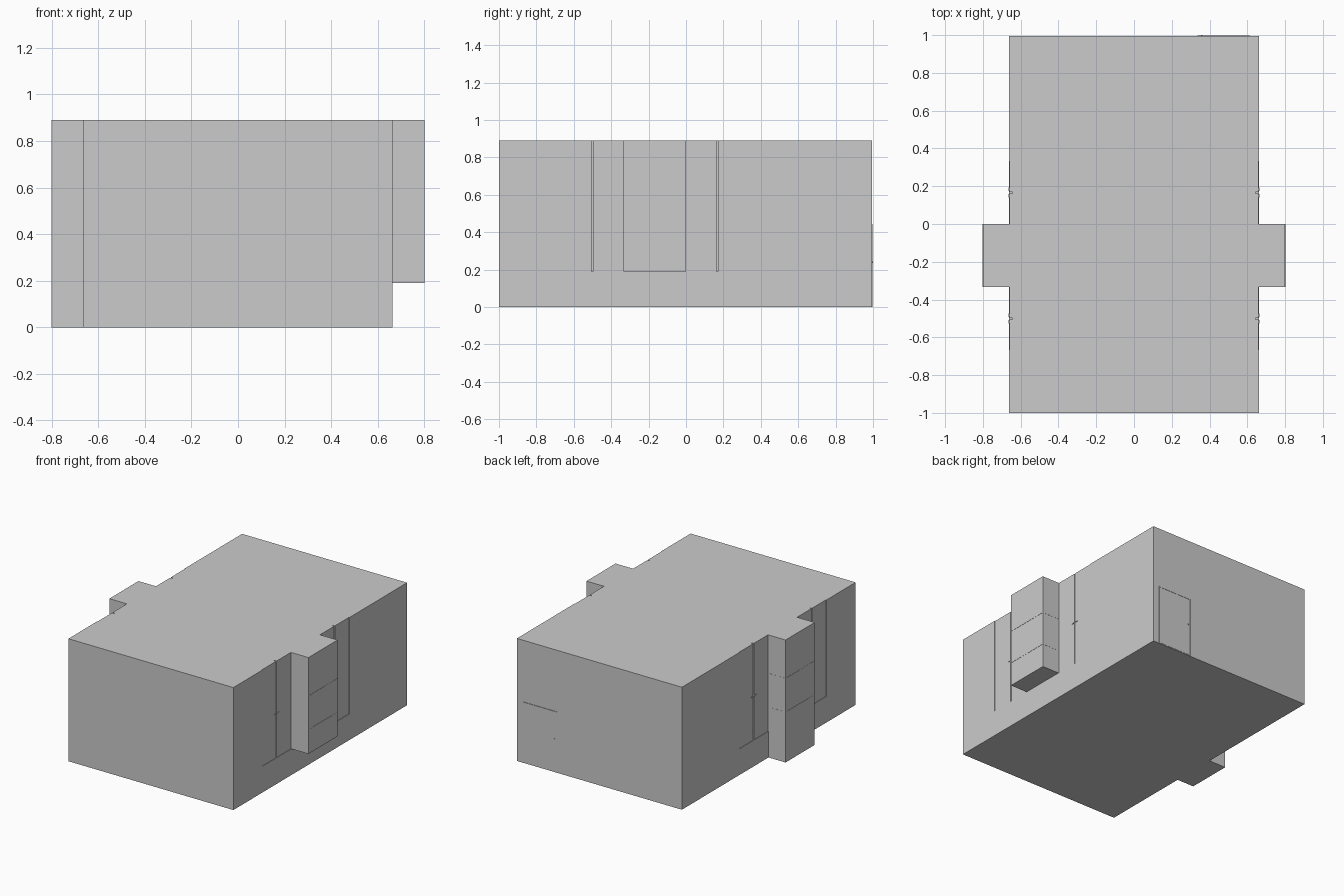
import bpy, bmesh

if "Cube" in bpy.data.objects:
    bpy.data.objects.remove(bpy.data.objects["Cube"])

H = 0.89       # wall height
SILL = 0.19    # underside of the windows and the right bay
WX = 0.663     # half width of the house
BACK = 0.994   # back wall


def box(name, x, y, z):
    """Axis-aligned box from (min, max) pairs."""
    x, y, z = sorted(x), sorted(y), sorted(z)
    bm = bmesh.new()
    bmesh.ops.create_cube(bm, size=1)
    for v in bm.verts:
        v.co = [a[0] if c < 0 else a[1] for a, c in zip((x, y, z), v.co)]
    me = bpy.data.meshes.new(name)
    bm.to_mesh(me)
    bm.free()
    ob = bpy.data.objects.new(name, me)
    bpy.context.collection.objects.link(ob)
    return ob


def boolean(target, tool, op):
    """Apply a boolean and remove the helper object."""
    mod = target.modifiers.new(op, 'BOOLEAN')
    mod.operation, mod.solver, mod.object = op, 'EXACT', tool
    bpy.context.view_layer.objects.active = target
    bpy.ops.object.modifier_apply(modifier=mod.name)
    bpy.data.objects.remove(tool)


# main block
house = box("house_body", (-WX, WX), (-1, BACK), (0, H))

for s, side in ((-1, "left"), (1, "right")):
    # shallow double panels on either side of the bay, open at the top
    for y0, y1 in ((-0.667, -0.334), (0.0, 0.333)):
        mid = (y0 + y1) / 2
        boolean(house, box("recess", (s * (WX - 0.004), s * 0.7), (y0, y1), (SILL, H + 0.1)), 'DIFFERENCE')
        boolean(house, box("gap", (s * (WX - 0.02), s * 0.7), (mid - 0.004, mid + 0.004), (SILL, H + 0.1)), 'DIFFERENCE')
        # a pair of small handles beside the gap
        for d in (-1, 1):
            box(f"{side}_panel_handle", (s * (WX - 0.006), s * (WX + 0.001)),
                (mid + d * 0.008, mid + d * 0.026), (0.507, 0.513))

    # bay: reaches the ground on the left, hangs above it on the right
    bottom = 0 if s < 0 else SILL
    boolean(house, box("bay", (s * (WX - 0.1), s * 0.8), (-0.334, 0), (bottom, H)), 'UNION')

    # fine horizontal trim dividing the bay
    for z in (0.365, 0.61):
        box(f"{side}_bay_trim", (s * 0.77, s * 0.8015), (-0.333, 0.001), (z - 0.002, z + 0.002))
        box(f"{side}_bay_side_trim", (s * 0.665, s * 0.77), (-0.01, 0.001), (z - 0.002, z + 0.002))

# back door: frame, leaf and knob
box("door_leaf", (0.342, 0.608), (BACK - 0.01, BACK + 0.002), (0.005, 0.436))
for x in (0.335, 0.608):
    box("door_jamb", (x, x + 0.007), (BACK - 0.01, BACK + 0.004), (0, 0.443))
box("door_head", (0.342, 0.608), (BACK - 0.01, BACK + 0.004), (0.436, 0.443))
box("door_knob", (0.354, 0.362), (BACK, 1.0), (0.236, 0.244))
